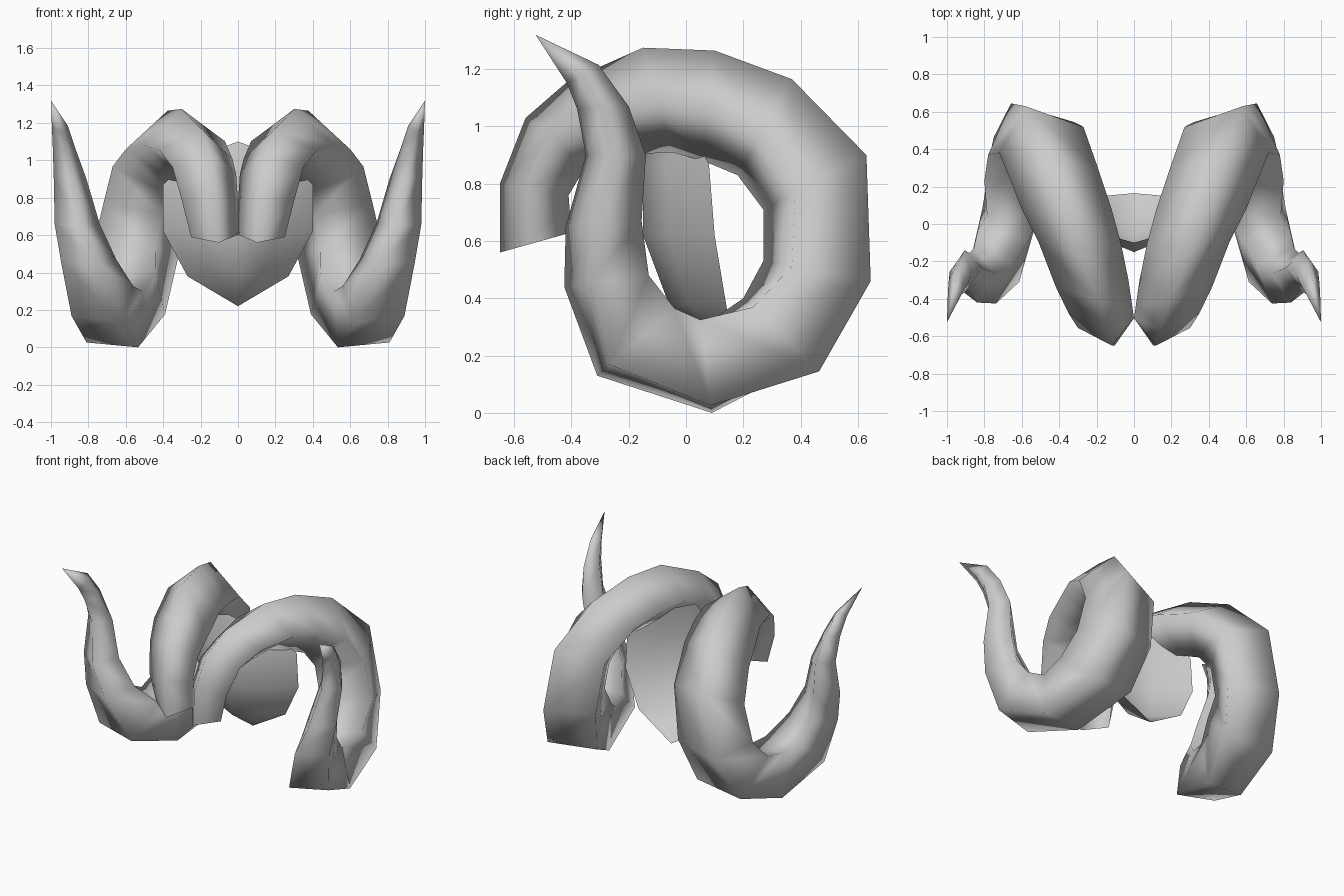
import bpy, bmesh, math
from mathutils import Vector

cube = bpy.data.objects.get("Cube")
if cube:
    bpy.data.objects.remove(cube, do_unlink=True)

# Single plain grey
grey = bpy.data.materials.new("plain_grey")
grey.use_nodes = True
colour = (0.6, 0.6, 0.6, 1)
grey.diffuse_color = colour
grey.node_tree.nodes["Principled BSDF"].inputs["Base Color"].default_value = colour


def finish(bm, name):
    """Turn a bmesh into a smooth shaded grey object."""
    bmesh.ops.recalc_face_normals(bm, faces=bm.faces[:])
    mesh = bpy.data.meshes.new(name)
    for face in bm.faces:
        face.smooth = True
    bm.to_mesh(mesh)
    bm.free()
    mesh.materials.append(grey)
    obj = bpy.data.objects.new(name, mesh)
    bpy.context.collection.objects.link(obj)
    return obj


# Horn sections: outer (y, z), inner (y, z), nearest and farthest x, twist
SECTIONS = [
    (-.65, .56, -.4, .63, 0, .25, -10),
    (-.65, .8, -.41, .76, 0, .3, -12),
    (-.56, 1.03, -.35, .86, .01, .35, -12),
    (-.41, 1.16, -.22, .9, .03, .42, -10),
    (-.15, 1.275, -.05, .91, .07, .51, 3),
    (.1, 1.265, .06, .88, .12, .6, 4),
    (.37, 1.165, .18, .83, .19, .67, 10),
    (.63, .9, .27, .71, .27, .72, 21),
    (.645, .46, .27, .53, .32, .78, 25),
    (.465, .145, .2, .4, .39, .8, 37),
    (.09, 0, .05, .325, .51, .81, 50),
    (-.31, .13, -.04, .365, .56, .89, 56),
    (-.425, .44, -.13, .48, .65, .945, 68),
    (-.42, .65, -.155, .67, .74, .98, 80),
    (-.35, .9, -.14, .9, .81, .985, 85),
    (-.38, 1.06, -.2, 1.07, .87, .99, 85),
    (-.415, 1.15, -.305, 1.215, .91, .995, 85),
]
TIP = Vector((1, -.525, 1.32))
SIDES = 4


def spread(values):
    """Rescale values to run from zero to one."""
    low, high = min(values), max(values)
    return [(v - low) / (high - low) for v in values]


def section_points(section):
    """Four-sided ring, turned by its twist."""
    oy, oz, iy, iz, near, far, twist = section
    outer, inner = Vector((0, oy, oz)), Vector((0, iy, iz))
    angles = [math.radians(twist) + math.tau * k / SIDES for k in range(SIDES)]
    depths = spread([math.cos(a) for a in angles])
    widths = spread([math.sin(a) for a in angles])
    return [inner.lerp(outer, d) + Vector((near + (far - near) * w, 0, 0))
            for d, w in zip(depths, widths)]


def horn(name, sign):
    bm = bmesh.new()
    flip = Vector((sign, 1, 1))
    rings = [[bm.verts.new(p * flip) for p in section_points(s)]
             for s in SECTIONS]
    for low, high in zip(rings, rings[1:]):
        for k in range(SIDES):
            n = (k + 1) % SIDES
            bm.faces.new((low[k], low[n], high[n], high[k]))
    point = bm.verts.new(TIP * flip)
    for k in range(SIDES):
        bm.faces.new((rings[-1][k], rings[-1][(k + 1) % SIDES], point))
    return finish(bm, name)


horn("left_horn", 1)
horn("right_horn", -1)

# Curved forehead plate: middle (y, z), then edge (x, y, z) of each row
ROWS = [
    (-.1, 1.1, .27, .01, 1),
    (-.15, .86, .4, .08, .87),
    (-.15, .62, .4, .1, .62),
    (-.06, .38, .27, .14, .38),
    (.165, .22, 0, .165, .22),
]
COLUMNS = [-1, -.5, 0, .5, 1]
bm = bmesh.new()
grid = []
for my, mz, ex, ey, ez in ROWS:
    grid.append([bm.verts.new((ex * t, my + (ey - my) * abs(t) ** 1.5,
                               mz + (ez - mz) * abs(t))) for t in COLUMNS])
for upper, lower in zip(grid, grid[1:]):
    for k in range(len(COLUMNS) - 1):
        bm.faces.new((upper[k], lower[k], lower[k + 1], upper[k + 1]))
bmesh.ops.remove_doubles(bm, verts=bm.verts[:], dist=.001)
plate = finish(bm, "forehead_plate")

# Face the open plate forwards
if sum(f.normal.y for f in plate.data.polygons) > 0:
    plate.data.flip_normals()
